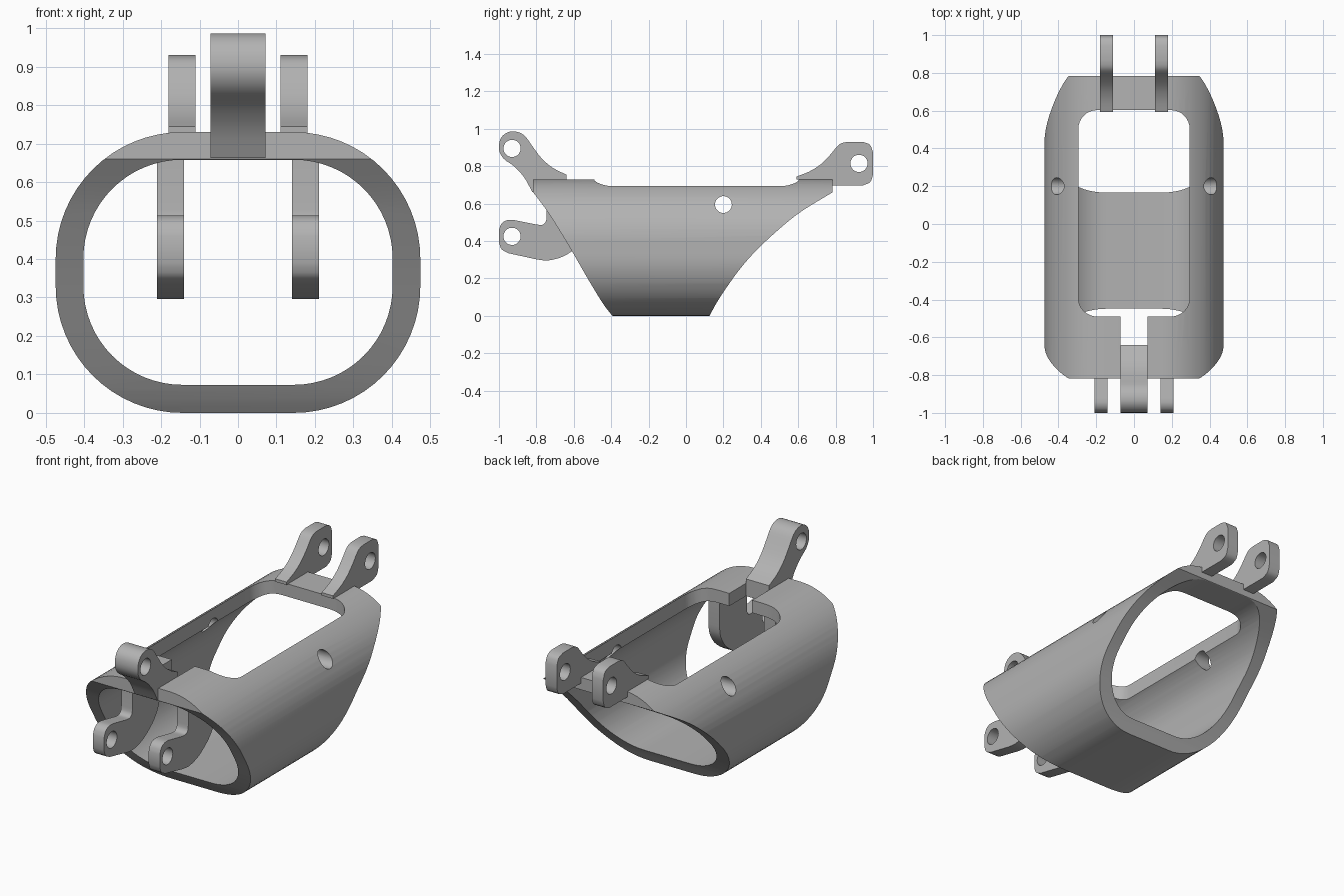
import bpy, bmesh, math
from mathutils import Vector

cube = bpy.data.objects.get("Cube")
if cube:
    bpy.data.objects.remove(cube, do_unlink=True)

grey = bpy.data.materials.new("plain_grey")
grey.use_nodes = True
COLOUR = (0.45, 0.45, 0.45, 1)
grey.diffuse_color = COLOUR
grey.node_tree.nodes["Principled BSDF"].inputs["Base Color"].default_value = COLOUR


def prism(name, outline, axis, lo, hi):
    """Extrude a 2D outline along one axis between lo and hi."""
    def place(p, d):
        a, b = p
        return {"X": (d, a, b), "Y": (a, d, b), "Z": (a, b, d)}[axis]
    bm = bmesh.new()
    face = bm.faces.new([bm.verts.new(place(p, lo)) for p in outline])
    ext = bmesh.ops.extrude_face_region(bm, geom=[face])
    shift = Vector(place((0, 0), hi - lo))
    bmesh.ops.translate(bm, vec=shift, verts=[g for g in ext["geom"] if isinstance(g, bmesh.types.BMVert)])
    bmesh.ops.recalc_face_normals(bm, faces=bm.faces)
    mesh = bpy.data.meshes.new(name)
    bm.to_mesh(mesh)
    bm.free()
    mesh.materials.append(grey)
    obj = bpy.data.objects.new(name, mesh)
    bpy.context.collection.objects.link(obj)
    return obj


def rounded(x0, x1, y0, y1, r, steps):
    """Rounded rectangle outline."""
    pts = []
    corners = [(x1 - r, y1 - r), (x0 + r, y1 - r), (x0 + r, y0 + r), (x1 - r, y0 + r)]
    for q, (cx, cy) in enumerate(corners):
        for i in range(steps + 1):
            a = math.pi / 2 * (q + i / steps)
            pts.append((cx + r * math.cos(a), cy + r * math.sin(a)))
    return pts


def circle(cx, cy, r, n=32):
    return [(cx + r * math.cos(math.tau * i / n), cy + r * math.sin(math.tau * i / n)) for i in range(n)]


def spline(pts, sub=4):
    """Smooth open curve through the given points."""
    p = [Vector(q) for q in pts]
    p = [2 * p[0] - p[1]] + p + [2 * p[-1] - p[-2]]
    out = []
    for a, b, c, d in zip(p, p[1:], p[2:], p[3:]):
        for i in range(sub):
            t = i / sub
            out.append(tuple(0.5 * (2 * b + (c - a) * t + (2 * a - 5 * b + 4 * c - d) * t * t
                                    + (3 * b - a - 3 * c + d) * t ** 3)))
    return out + [tuple(p[-2])]


def boolean(obj, cutter, operation="DIFFERENCE"):
    mod = obj.modifiers.new("cut", "BOOLEAN")
    mod.object, mod.operation, mod.solver = cutter, operation, "EXACT"
    bpy.context.view_layer.objects.active = obj
    bpy.ops.object.modifier_apply(modifier=mod.name)
    bpy.data.objects.remove(cutter, do_unlink=True)


def finish(obj):
    bpy.ops.object.select_all(action="DESELECT")
    obj.select_set(True)
    bpy.context.view_layer.objects.active = obj
    bpy.ops.object.shade_smooth_by_angle(angle=math.radians(30))


# Tube body: rounded shell trimmed by the swept side profile
body = prism("tube_body", rounded(-0.474, 0.474, 0, 0.73, 0.33, 16), "Y", -0.9, 0.9)
boolean(body, prism("bore", rounded(-0.402, 0.402, 0.073, 0.658, 0.257, 16), "Y", -1, 1))
front_edge = spline([(-0.817, 0.66), (-0.755, 0.578), (-0.705, 0.503), (-0.615, 0.355),
                     (-0.52, 0.19), (-0.44, 0.06), (-0.385, -0.01)])
rear_edge = spline([(0.12, -0.01), (0.18, 0.096), (0.285, 0.246), (0.39, 0.364),
                    (0.525, 0.487), (0.63, 0.567), (0.783, 0.66)])
side = [(-0.817, 0.8)] + front_edge + rear_edge + [(0.783, 0.8)]
boolean(body, prism("side_trim", side, "X", -0.6, 0.6), "INTERSECT")

# Top window, its front notch, and the cross holes
boolean(body, prism("window", rounded(-0.295, 0.295, -0.49, 0.603, 0.1, 8), "Z", 0.5, 0.9))
boolean(body, prism("notch", [(-0.072, -0.64), (0.072, -0.64), (0.072, -0.45), (-0.072, -0.45)], "Z", 0.5, 0.9))
boolean(body, prism("cross_hole", circle(0.2, 0.595, 0.045), "X", -0.6, 0.6))
finish(body)


def lug(name, outline, hole, x0, x1):
    obj = prism(name, outline, "X", x0, x1)
    boolean(obj, prism("pin_hole", circle(*hole, 0.046), "X", x0 - 0.1, x1 + 0.1))
    finish(obj)


# Single upper lug at the front
upper = spline([(-0.822, 0.662), (-0.865, 0.74), (-0.92, 0.80), (-0.975, 0.84), (-1, 0.89),
                (-0.99, 0.95), (-0.95, 0.983), (-0.90, 0.983), (-0.86, 0.96), (-0.82, 0.905),
                (-0.77, 0.84), (-0.71, 0.79), (-0.64, 0.755)], 3) + [(-0.64, 0.662)]
lug("front_upper_lug", upper, (-0.93, 0.895), -0.072, 0.072)

# Pair of hanging lower lugs at the front
lower = ([(-0.745, 0.68)]
         + spline([(-0.745, 0.53), (-0.75, 0.503), (-0.768, 0.487), (-0.80, 0.488)], 3)
         + spline([(-0.92, 0.512), (-0.955, 0.512), (-0.985, 0.495), (-1, 0.46)], 3)
         + spline([(-1, 0.39), (-0.985, 0.355), (-0.95, 0.335)], 3)
         + spline([(-0.80, 0.302), (-0.74, 0.296), (-0.67, 0.312), (-0.61, 0.345),
                   (-0.55, 0.395), (-0.51, 0.46), (-0.5, 0.52)], 3)
         + [(-0.5, 0.68)])

# Pair of lugs at the rear
rear = (spline([(0.592, 0.745), (0.66, 0.772), (0.72, 0.81), (0.77, 0.86), (0.81, 0.908),
                (0.835, 0.924), (0.865, 0.93)], 3)
        + spline([(0.945, 0.93), (0.983, 0.915), (1, 0.875)], 3)
        + spline([(1, 0.755), (0.985, 0.715), (0.945, 0.697)], 3)
        + [(0.606, 0.697), (0.606, 0.728), (0.592, 0.728)])

for label, s in (("left", 1), ("right", -1)):
    lug(f"front_lower_lug_{label}", lower, (-0.93, 0.425), *sorted((s * 0.14, s * 0.21)))
    lug(f"rear_lug_{label}", rear, (0.925, 0.815), *sorted((s * 0.11, s * 0.181)))
